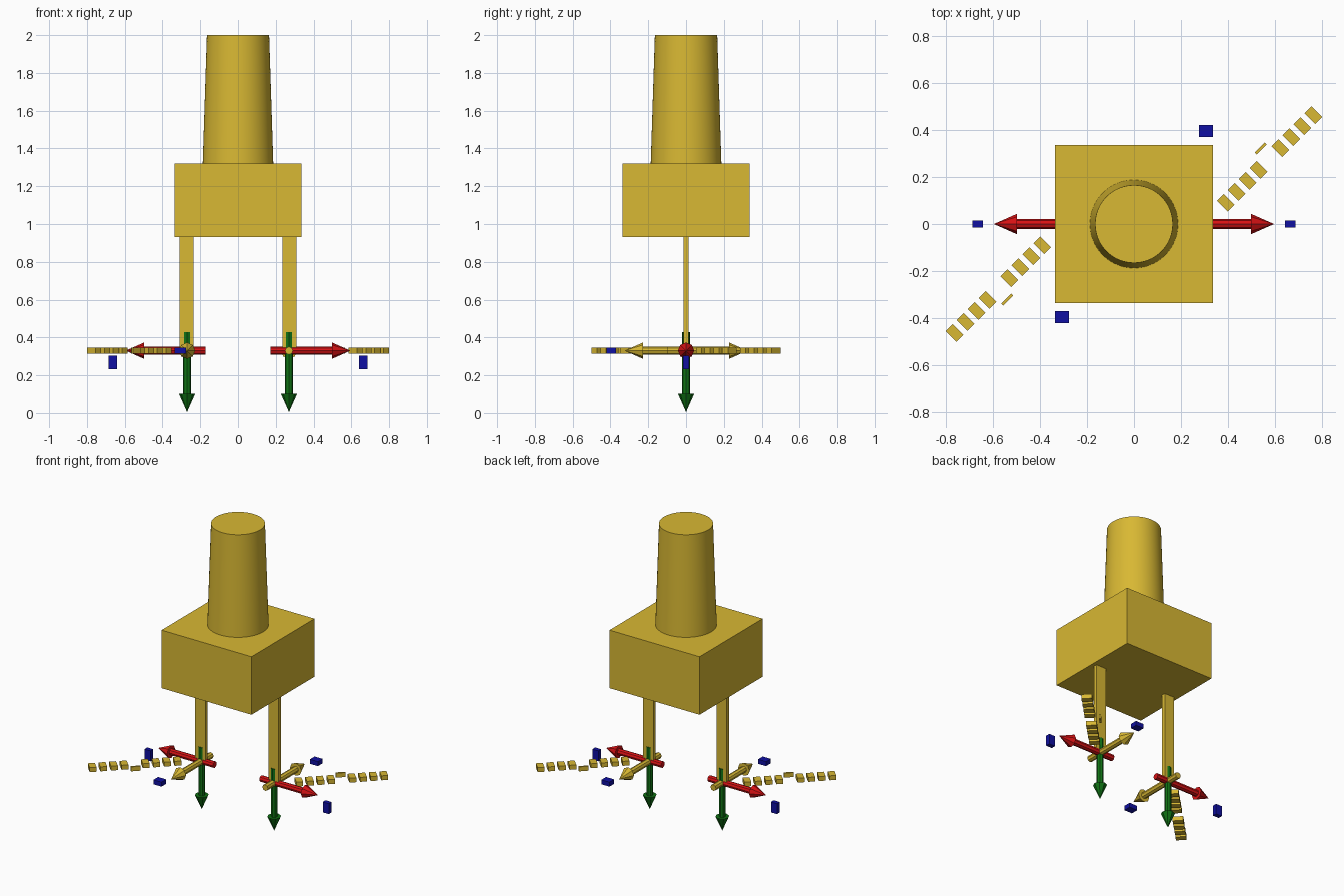
import bpy, math
from mathutils import Vector, Matrix

if "Cube" in bpy.data.objects:
    bpy.data.objects.remove(bpy.data.objects["Cube"])


def material(name, rgb):
    m = bpy.data.materials.new(name)
    m.diffuse_color = (*rgb, 1)
    m.use_nodes = True
    m.node_tree.nodes["Principled BSDF"].inputs["Base Color"].default_value = m.diffuse_color
    return m


GOLD = material("gold", (0.69, 0.48, 0.033))
RED = material("red", (0.69, 0.006, 0.007))
GREEN = material("green", (0.005, 0.17, 0.007))
BLUE = material("blue", (0.005, 0.005, 0.36))


def finish(name, mat):
    ob = bpy.context.object
    ob.name = name
    ob.data.materials.append(mat)
    return ob


def box(name, centre, size, mat, turn=0):
    bpy.ops.mesh.primitive_cube_add(size=1, location=centre, rotation=(0, 0, turn))
    ob = finish(name, mat)
    ob.scale = size
    return ob


def cone(name, start, direction, length, r1, r2, sides, mat):
    d = Vector(direction)
    bpy.ops.mesh.primitive_cone_add(vertices=sides, radius1=r1, radius2=r2, depth=length,
                                    location=Vector(start) + d * length / 2,
                                    rotation=d.to_track_quat('Z', 'Y').to_euler())
    return finish(name, mat)


def arrow(name, origin, direction, mat):
    # shaft begins a little behind the origin, head ends 0.325 ahead of it
    o, d = Vector(origin), Vector(direction)
    cone(name + "_shaft", o - d * 0.097, d, 0.325, 0.021, 0.021, 8, mat)
    cone(name + "_head", o + d * 0.228, d, 0.097, 0.043, 0.0, 8, mat)


# Body block and tapered button
box("body", (0, 0, 1.125), (0.67, 0.67, 0.39), GOLD)
cone("button", (0, 0, 1.32), (0, 0, 1), 0.68, 0.187, 0.165, 64, GOLD)
bpy.ops.object.shade_smooth_by_angle()

# Each side is the other turned half way round the vertical axis
for side, s in (("right", 1), ("left", -1)):
    base = (s * 0.27, 0, 0.33)
    box(side + "_lead", (s * 0.272, 0, 0.63), (0.075, 0.026, 0.61), GOLD)

    # Three axis arrows at the lead's foot
    arrow(side + "_out_arrow", base, (s, 0, 0), RED)
    arrow(side + "_down_arrow", base, (0, 0, -1), GREEN)
    arrow(side + "_cross_arrow", base, (0, s, 0), GOLD)

    # Plain marker plates beyond the arrow tips
    box(side + "_out_marker", (s * 0.664, 0, 0.268), (0.045, 0.03, 0.07), BLUE)
    box(side + "_cross_marker", (s * 0.306, s * 0.395, 0.33), (0.06, 0.05, 0.03), BLUE)

    # Diagonal row of plain tag blocks, with one thin bar dividing it
    for i in range(9):
        t = 0.39 + i * 0.0465
        if i == 4:
            box(side + "_tag_bar", (s * (t - 0.038), s * (t - 0.255), 0.33),
                (0.06, 0.012, 0.03), GOLD, math.pi / 4)
        else:
            box(f"{side}_tag_block_{i}", (s * t, s * (t - 0.3), 0.33),
                (0.042, 0.065, 0.03), GOLD, math.pi / 4)
